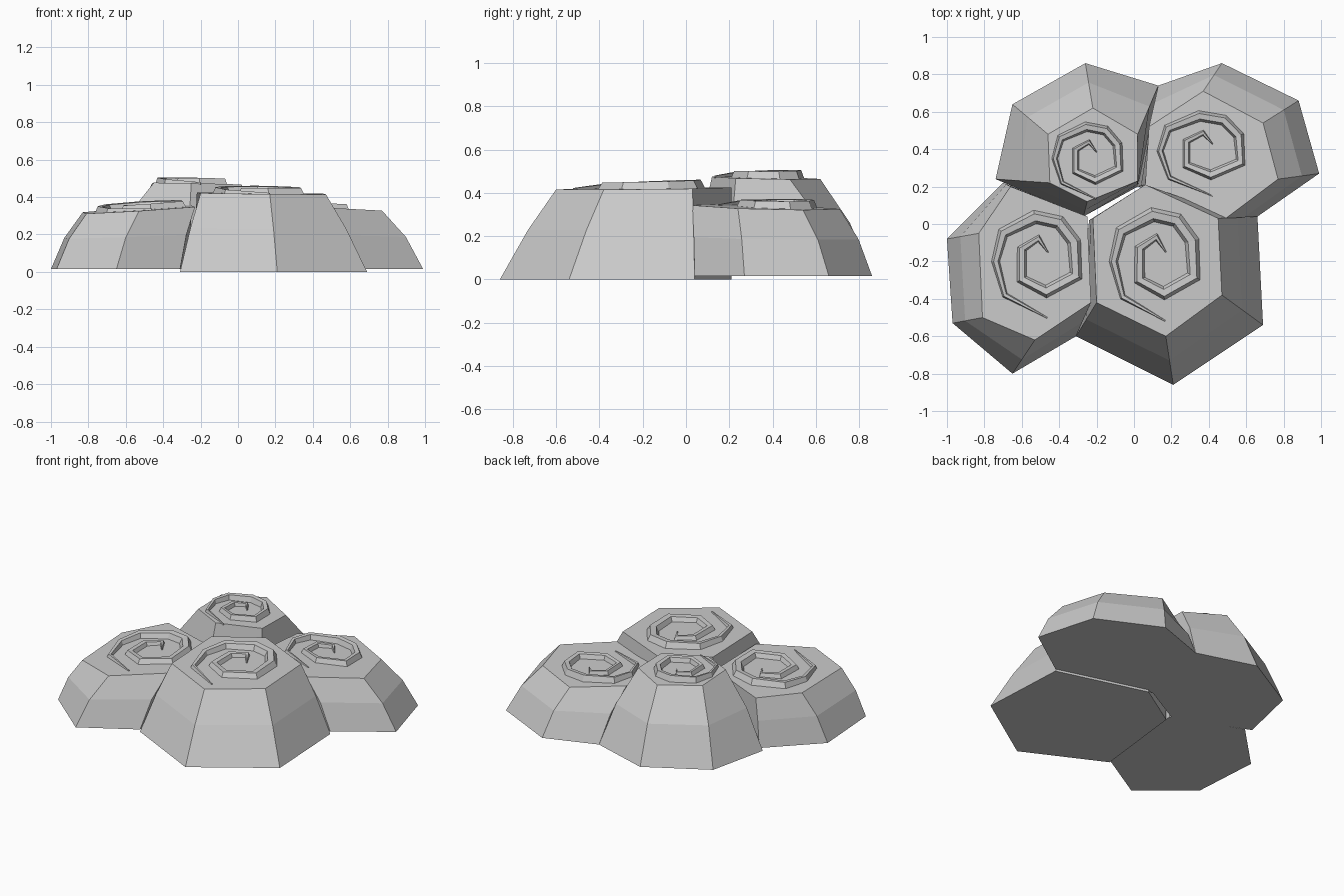
import bpy, bmesh
from mathutils import Vector

cube = bpy.data.objects.get("Cube")
if cube:
    bpy.data.objects.remove(cube)

stone = bpy.data.materials.new("grey_stone")
stone.use_nodes = True
GREY = (0.6, 0.6, 0.6, 1)
stone.diffuse_color = GREY
stone.node_tree.nodes["Principled BSDF"].inputs["Base Color"].default_value = GREY


def add_object(name, bm):
    bmesh.ops.recalc_face_normals(bm, faces=bm.faces)
    mesh = bpy.data.meshes.new(name)
    bm.to_mesh(mesh)
    bm.free()
    mesh.materials.append(stone)
    obj = bpy.data.objects.new(name, mesh)
    bpy.context.collection.objects.link(obj)


def loft(name, rings, closed):
    """Skin a list of point rings and cap both ends."""
    bm = bmesh.new()
    loops = [[bm.verts.new(p) for p in ring] for ring in rings]
    n = len(loops[0])
    for a, b in zip(loops, loops[1:]):
        for i in range(n):
            j = (i + 1) % n
            bm.faces.new((a[i], a[j], b[j], b[i]))
    if closed:
        bm.faces.new(loops[0])
        bm.faces.new(loops[-1])
    add_object(name, bm)


# Spiral centreline: x, y, half width, crest height (relative to the mound top)
SPIRAL = [(0.05, -0.32, .004, .006), (-0.18, -0.19, .016, .02),
          (-0.23, 0.0, .022, .03), (-0.19, 0.16, .03, .035),
          (-0.02, 0.25, .036, .038), (0.11, 0.22, .036, .036),
          (0.19, 0.11, .036, .034), (0.2, -0.08, .036, .032),
          (0.04, -0.17, .034, .03), (-0.09, -0.1, .03, .028),
          (-0.09, 0.07, .026, .026), (0.0, 0.13, .02, .022),
          (0.05, 0.05, .004, .01)]


def mound(name, base, top, floor, centre, height, slope, bulge, scale):
    def top_z(x, y):
        return height + slope[0] * (x - centre[0]) + slope[1] * (y - centre[1])

    # Six-sided body with a bulging middle ring
    low = [Vector((x, y, floor)) for x, y in base]
    high = [Vector((x, y, top_z(x, y))) for x, y in top]
    middle = []
    for a, b in zip(low, high):
        p = a.lerp(b, bulge)
        p.z = a.z + (b.z - a.z) * 0.55
        middle.append(p)
    loft(name + "_mound", [low, middle, high], True)

    # Tapering angular spiral ridge
    path = [Vector((x * scale[0], y * scale[1])) for x, y, w, h in SPIRAL]
    rings = []
    for i, p in enumerate(path):
        way = (path[min(i + 1, len(path) - 1)] - path[max(i - 1, 0)]).normalized()
        side = Vector((-way.y, way.x)) * SPIRAL[i][2] * min(scale)
        ring = []
        for across, up in ((1.15, 0), (0.5, 1), (-0.6, 0.9), (-1.15, 0)):
            q = p + side * across
            x, y = q.x + centre[0], q.y + centre[1]
            ring.append((x, y, top_z(x, y) + SPIRAL[i][3] * up - 0.005 * (up == 0)))
        rings.append(ring)
    loft(name + "_spiral", rings, True)


mound("front",
      [(-.31, -.6), (.21, -.86), (.69, -.54), (.66, .04), (.06, .21), (-.24, .02)],
      [(-.2, -.42), (.17, -.6), (.47, -.38), (.45, .03), (.06, .21), (-.22, .03)],
      0, (.12, -.2), .42, (-.01, .01), .5, (1, 1))
mound("back_left",
      [(.99, .27), (.88, .66), (.47, .86), (.13, .74), (.02, .2), (.66, .04)],
      [(.77, .24), (.69, .54), (.37, .71), (.08, .52), (.06, .21), (.49, .03)],
      .015, (.37, .39), .335, (-.03, -.03), .42, (1, .75))
mound("back_right",
      [(-.26, .86), (-.65, .64), (-.74, .24), (-.27, .04), (.02, .2), (.13, .74)],
      [(-.22, .62), (-.46, .48), (-.45, .22), (-.25, .12), (.02, .23), (.02, .48)],
      .015, (-.24, .35), .47, (-.02, -.02), .43, (.8, .68))
mound("front_right",
      [(-1, -.08), (-.97, -.53), (-.65, -.8), (-.31, -.6), (-.25, .04), (-.7, .22)],
      [(-.83, -.05), (-.81, -.5), (-.53, -.62), (-.23, -.42), (-.25, .04), (-.66, .2)],
      .015, (-.51, -.2), .335, (.06, .02), .42, (1, .95))
